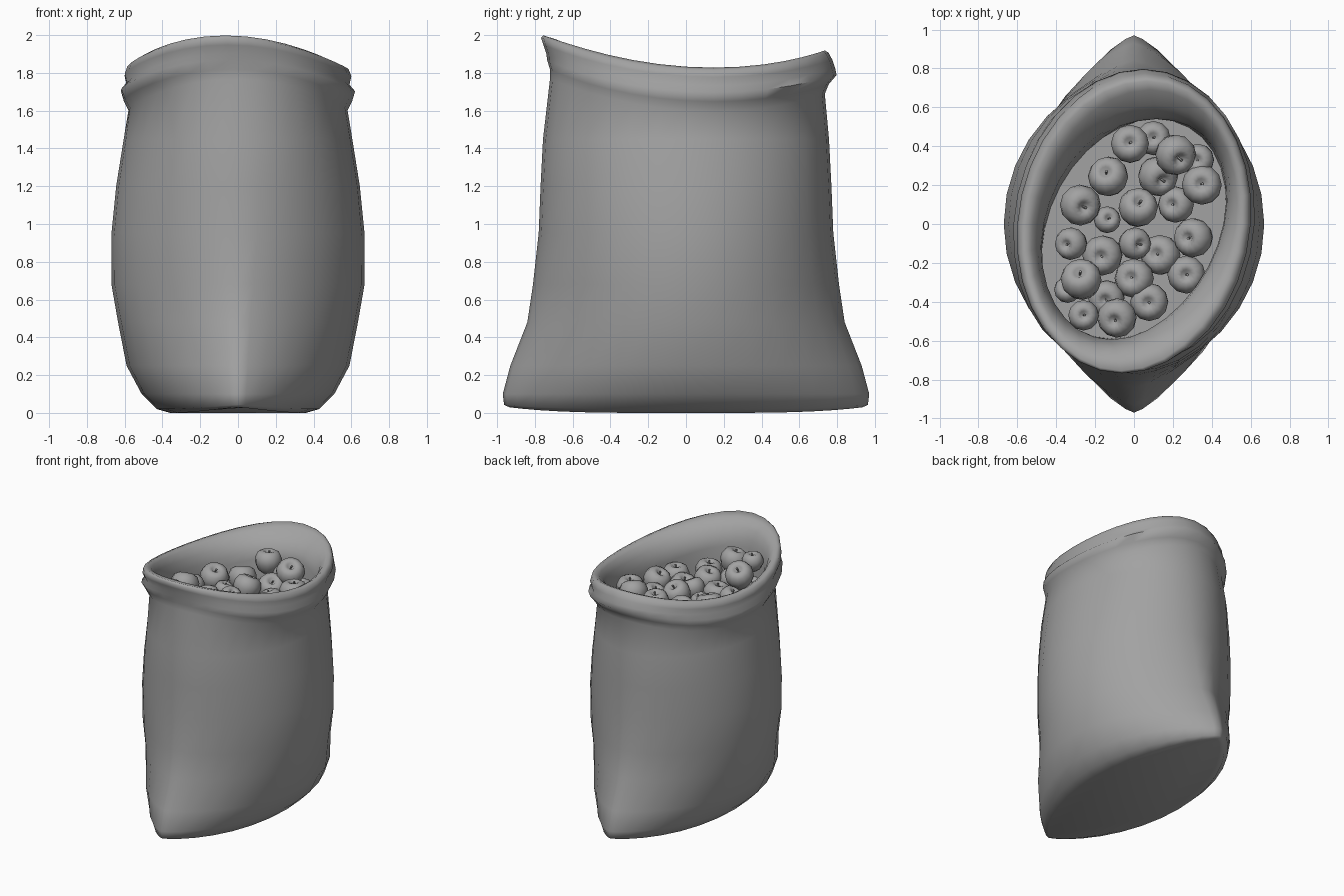
import bpy, bmesh, math, random
from mathutils import Matrix, Vector

if "Cube" in bpy.data.objects:
    bpy.data.objects.remove(bpy.data.objects["Cube"])

random.seed(4)
SEG = 32

grey = bpy.data.materials.new("plain grey")
grey.diffuse_color = (0.36, 0.36, 0.36, 1)
grey.use_nodes = True
grey.node_tree.nodes["Principled BSDF"].inputs["Base Color"].default_value = grey.diffuse_color


def finish(bm, name, angle=60):
    bmesh.ops.recalc_face_normals(bm, faces=bm.faces)
    me = bpy.data.meshes.new(name)
    bm.to_mesh(me)
    bm.free()
    me.materials.append(grey)
    ob = bpy.data.objects.new(name, me)
    bpy.context.collection.objects.link(ob)
    bpy.ops.object.select_all(action='DESELECT')
    ob.select_set(True)
    bpy.context.view_layer.objects.active = ob
    bpy.ops.object.shade_smooth_by_angle(angle=math.radians(angle))
    return ob


def loft(bm, rings):
    loops = [[bm.verts.new(p) for p in r] for r in rings]
    for a, b in zip(loops, loops[1:]):
        n = len(a)
        for i in range(n):
            bm.faces.new((a[i], a[(i + 1) % n], b[(i + 1) % n], b[i]))
    return loops


# Sack body: height, half width, half depth, pointedness of the side seams
body = [(0.0, .36, .935, 1.5), (.02, .43, .963, 1.5), (.10, .51, .97, 1.5),
        (.25, .59, .93, 1.48), (.48, .635, .84, 1.4), (.68, .67, .81, 1.3),
        (.95, .67, .78, 1.15), (1.2, .645, .77, 1.08), (1.45, .605, .757, 1.0)]
# Rolled rim: drop below the crest, half width, half depth, skew, front shift, back shift
rim = [(-.23, .58, .735, .02, .015, 0), (-.18, .605, .755, .04, .035, 0),
       (-.13, .62, .785, .06, .05, .012), (-.095, .59, .755, .06, .015, .035),
       (-.05, .60, .775, .07, .02, 0), (-.012, .585, .765, .08, -.003, -.01),
       (0, .555, .735, .09, -.02, 0), (-.02, .52, .69, .12, 0, 0),
       (-.07, .485, .635, .16, 0, -.02), (-.14, .465, .59, .2, -.02, -.035),
       (-.20, .46, .575, .2, -.02, -.035)]

rings = []
angles = [2 * math.pi * i / SEG for i in range(SEG)]
for z, a, b, p in body:
    ring = []
    for t in angles:
        c, s = math.cos(t), math.sin(t)
        lift = .03 * abs(s) ** 4 * max(0, 1 - z / .08)
        ring.append((a * math.copysign(abs(c) ** p, c), b * s, z + lift))
    rings.append(ring)
for dz, a, b, k, fs, bs in rim:
    ring = []
    for t in angles:
        c, s = math.cos(t), math.sin(t)
        crest = 1.828 + .21 * (.75 * s - .15) ** 2 + .015 * max(0, s) ** 4
        shift = fs * max(0, -s) ** 4 + bs * max(0, s) ** 4
        ring.append((a * c + k * b * s, b * s + shift, crest + dz))
    rings.append(ring)
# inside wall down to the bed under the fruit
rings.append([(.46 * math.cos(t) + .115 * math.sin(t), .565 * math.sin(t) - .025, 1.53)
              for t in angles])

bm = bmesh.new()
loops = loft(bm, rings)
bm.faces.new(loops[0])
bm.faces.new(loops[-1])
finish(bm, "sack", 70)

# Apples: x, y, radius, centre height
apples = [(-.02, .41, .10, 1.72), (.10, .44, .09, 1.64), (.21, .36, .107, 1.71),
          (.33, .33, .085, 1.62), (.35, .20, .105, 1.65), (.12, .25, .105, 1.61),
          (-.13, .24, .105, 1.62), (-.28, .10, .107, 1.64), (.02, .08, .103, 1.65),
          (.22, .10, .095, 1.59), (-.14, .02, .07, 1.61), (-.32, -.10, .085, 1.64),
          (0, -.10, .085, 1.63), (.31, -.07, .103, 1.62), (.14, -.16, .105, 1.58),
          (-.16, -.16, .105, 1.60), (.27, -.26, .10, 1.60), (.005, -.28, .103, 1.63),
          (-.27, -.29, .107, 1.73), (.08, -.40, .10, 1.63), (-.14, -.38, .095, 1.62),
          (-.085, -.48, .103, 1.73), (-.26, -.47, .08, 1.77), (-.34, -.34, .07, 1.65)]
# apple outline from bottom dimple to top dimple: radius, height
outline = [(.12, -.76), (.38, -.86), (.75, -.58), (.96, -.08), (.98, .28),
           (.80, .68), (.50, .84), (.26, .76), (.08, .52)]

for n, (x, y, r, z) in enumerate(apples):
    bm = bmesh.new()
    loops = loft(bm, [[(q * math.cos(math.tau * i / 12), q * math.sin(math.tau * i / 12), h)
                       for i in range(12)] for q, h in outline])
    bm.faces.new(loops[0])
    bm.faces.new(loops[-1])
    # stem
    bmesh.ops.create_cone(bm, cap_ends=True, segments=5, radius1=.05, radius2=.07, depth=.34,
                          matrix=Matrix.Translation((.03, 0, .67)) @ Matrix.Rotation(.2, 4, 'Y'))
    tilt = Matrix.Rotation(random.uniform(0, .55), 4,
                           Vector((random.uniform(-1, 1), random.uniform(-1, 1), 0)))
    bm.transform(Matrix.Translation((x, y, z)) @ tilt @ Matrix.Scale(r, 4))
    finish(bm, f"apple_{n + 1}", 60)
